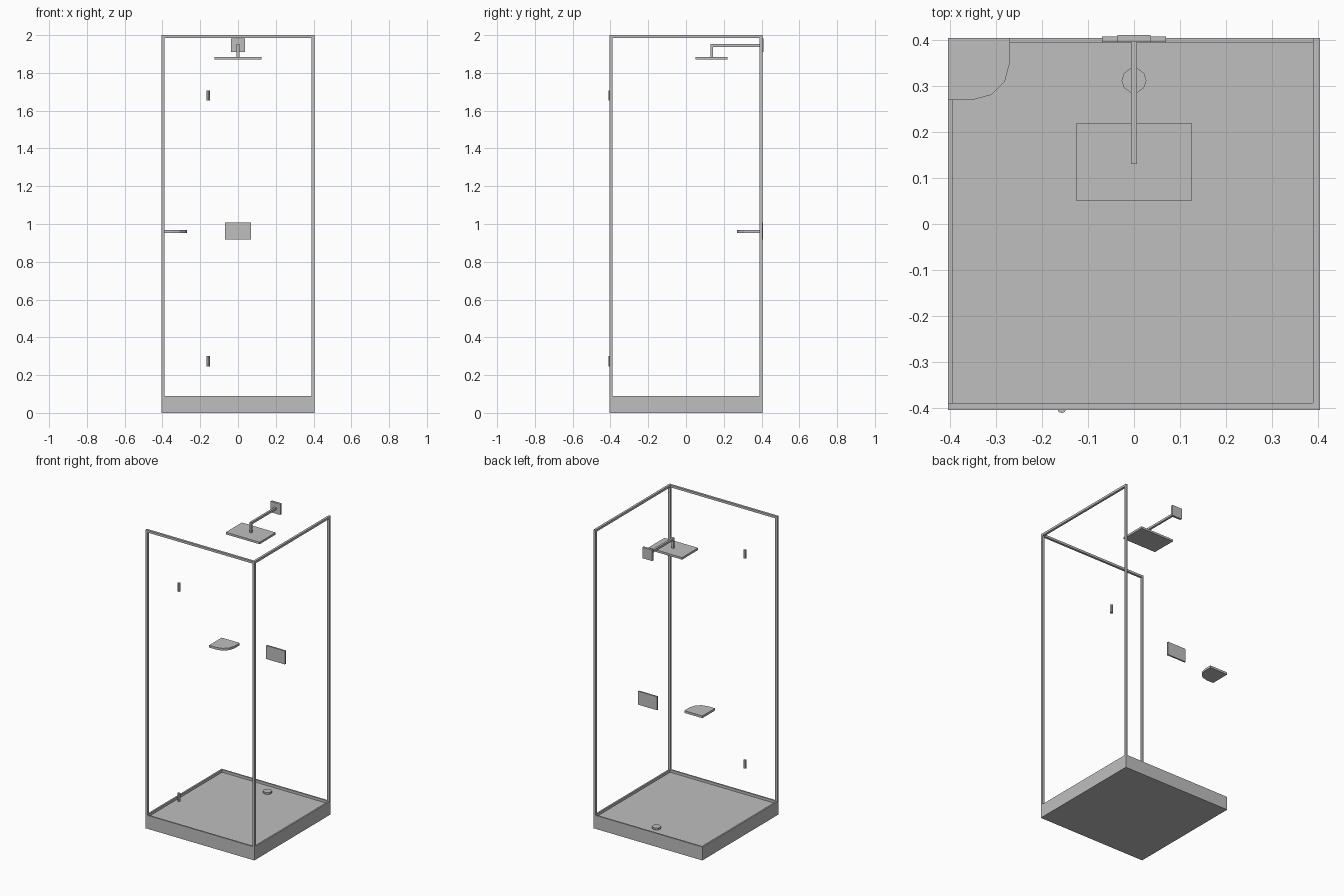
import bpy, bmesh, math
from mathutils import Vector

old = bpy.data.objects.get("Cube")
if old:
    bpy.data.objects.remove(old, do_unlink=True)

grey = bpy.data.materials.new("plain_grey")
grey.use_nodes = True
GREY = (0.52, 0.52, 0.52, 1)
grey.diffuse_color = GREY
grey.node_tree.nodes["Principled BSDF"].inputs["Base Color"].default_value = GREY


def finish(name, bm):
    bmesh.ops.recalc_face_normals(bm, faces=bm.faces)
    mesh = bpy.data.meshes.new(name)
    bm.to_mesh(mesh)
    bm.free()
    mesh.materials.append(grey)
    obj = bpy.data.objects.new(name, mesh)
    bpy.context.collection.objects.link(obj)
    return obj


def add_box(bm, lo, hi):
    lo, hi = Vector(lo), Vector(hi)
    cube = bmesh.ops.create_cube(bm, size=1)["verts"]
    for v in cube:
        v.co = (lo + hi) / 2 + v.co * (hi - lo)


def box(name, lo, hi):
    bm = bmesh.new()
    add_box(bm, lo, hi)
    return finish(name, bm)


def prism(name, points, z0, z1):
    bm = bmesh.new()
    face = bm.faces.new([bm.verts.new((x, y, z0)) for x, y in points])
    out = bmesh.ops.extrude_face_region(bm, geom=[face])["geom"]
    for v in out:
        if isinstance(v, bmesh.types.BMVert):
            v.co.z = z1
    return finish(name, bm)


def ring(cx, cy, r, sides, start=0):
    angles = [start + 2 * math.pi * i / sides for i in range(sides)]
    return [(cx + r * math.cos(a), cy + r * math.sin(a)) for a in angles]


R = 0.404        # half width of the tray
W = 0.015        # thickness of the frame and rim
RIM, FLOOR, TOP = 0.09, 0.073, 2.0

# Tray with a sunken floor inside a thin rim
bm = bmesh.new()
add_box(bm, (-R, -R, 0), (R, R, RIM))
bm.faces.ensure_lookup_table()
top = max(bm.faces, key=lambda f: f.calc_center_median().z)
bmesh.ops.inset_region(bm, faces=[top], thickness=W)
sunk = bmesh.ops.extrude_face_region(bm, geom=[top])["geom"]
for v in sunk:
    if isinstance(v, bmesh.types.BMVert):
        v.co.z = FLOOR
bmesh.ops.delete(bm, geom=[top], context="FACES")
finish("tray", bm)

# Drain cover
prism("drain", ring(0, 0.312, 0.027, 10), FLOOR, FLOOR + 0.013)

# Frame posts and top rails on the front and left sides
I = R - W
box("front_right_post", (-R, -R, RIM), (-I, -I, TOP - W))
box("front_left_post", (I, -R, RIM), (R, -I, TOP - W))
box("back_left_post", (I, I, RIM), (R, R, TOP - W))
box("front_top_rail", (-R, -R, TOP - W), (R, -I, TOP))
box("side_top_rail", (I, -I, TOP - W), (R, R, TOP))

# Door hinges
for name, z in (("lower_hinge", 0.273), ("upper_hinge", 1.68)):
    prism(name, ring(-0.157, -0.401, 0.01, 8), z - 0.027, z + 0.027)

# Shower head, bent arm and wall plate
box("shower_head", (-0.125, 0.05, 1.87), (0.125, 0.22, 1.884))
bm = bmesh.new()
add_box(bm, (-0.007, 0.13, 1.938), (0.007, 0.397, 1.952))
add_box(bm, (-0.007, 0.13, 1.884), (0.007, 0.144, 1.938))
finish("shower_arm", bm)
box("arm_wall_plate", (-0.036, 0.396, 1.91), (0.036, 0.411, 1.983))

# Control plate on the back wall
box("control_plate", (-0.07, 0.396, 0.918), (0.07, 0.407, 1.008))

# Corner shelf with one rounded corner
arc = [math.radians(-30 * i) for i in range(4)]
shelf = [(-R, 0.27), (-R, R), (-0.27, R)]
shelf += [(-0.35 + 0.08 * math.cos(a), 0.35 + 0.08 * math.sin(a)) for a in arc]
prism("corner_shelf", shelf, 0.953, 0.968)
